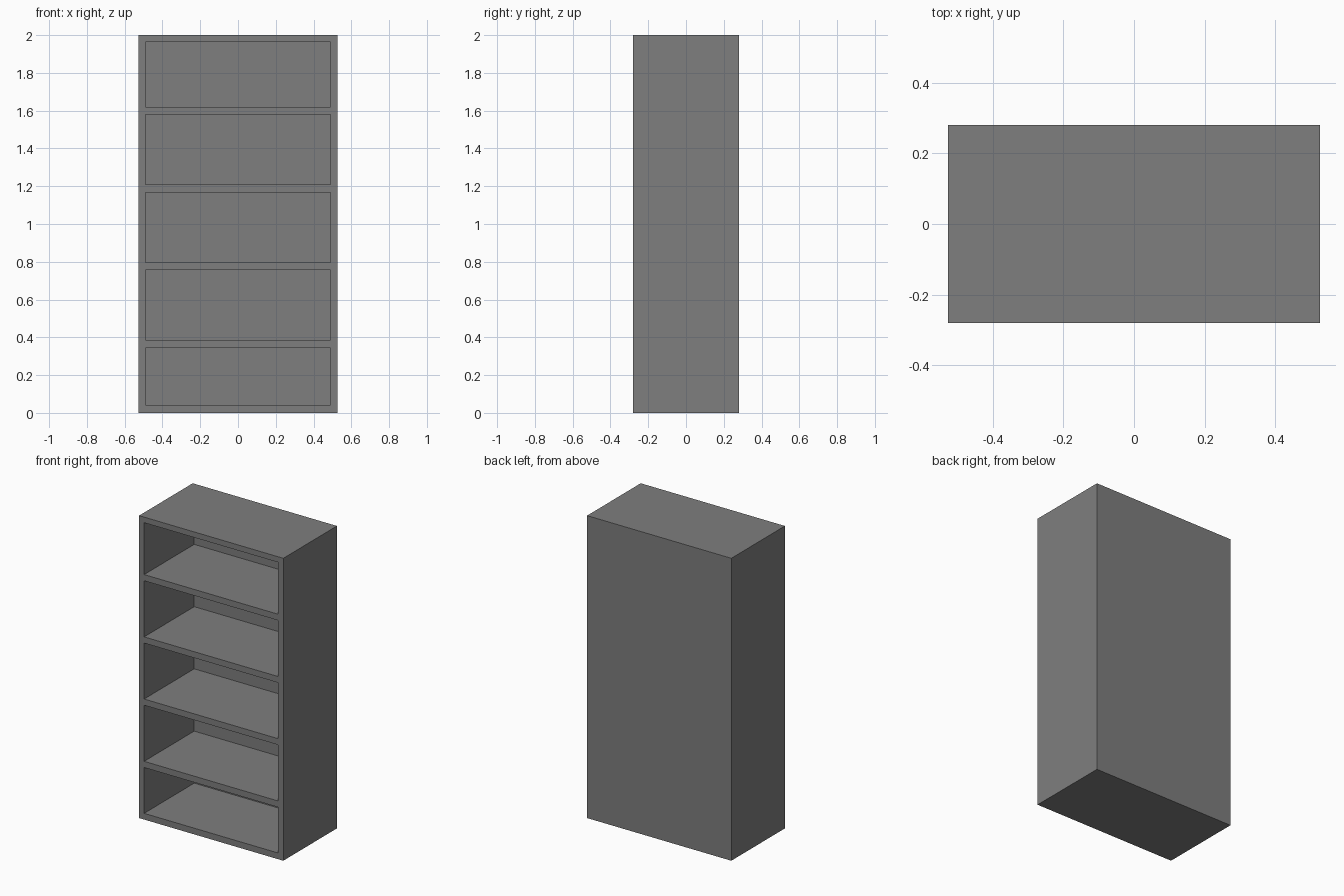
import bpy
import bmesh

cube = bpy.data.objects.get("Cube")
if cube:
    bpy.data.objects.remove(cube)

HALF_W, HALF_D, HEIGHT = 0.5275, 0.28, 2.0
BOARD = 0.037          # thickness of sides, top and back
SHELF = 0.041          # thickness of bottom and shelves
SHELF_BOTTOMS = [0.0, 0.344, 0.756, 1.167, 1.579]

grey = bpy.data.materials.new("grey")
grey.use_nodes = True
colour = (0.21, 0.21, 0.21, 1)
grey.diffuse_color = colour
grey.node_tree.nodes["Principled BSDF"].inputs["Base Color"].default_value = colour

# Front face laid out as a grid: side boards, shelf edges and openings
xs = [-HALF_W, BOARD - HALF_W, HALF_W - BOARD, HALF_W]
zs = [z for low in SHELF_BOTTOMS for z in (low, low + SHELF)]
zs += [HEIGHT - BOARD, HEIGHT]

bm = bmesh.new()
rows = [[bm.verts.new((x, -HALF_D, z)) for x in xs] for z in zs]
openings = []
for r in range(len(zs) - 1):
    for c in range(3):
        face = bm.faces.new((rows[r][c], rows[r][c + 1],
                             rows[r + 1][c + 1], rows[r + 1][c]))
        if c == 1 and r % 2 == 1:
            openings.append(face)

# Outer shell: pull the rim to the rear and close the back
rim = [e for e in bm.edges if e.is_boundary]
pulled = bmesh.ops.extrude_edge_only(bm, edges=rim)["geom"]
bmesh.ops.translate(bm, vec=(0, 2 * HALF_D, 0),
                    verts=[v for v in pulled if isinstance(v, bmesh.types.BMVert)])
bmesh.ops.holes_fill(bm, edges=[e for e in bm.edges if e.is_boundary], sides=0)

# Compartments: push each opening inwards up to the back board
pushed = bmesh.ops.extrude_discrete_faces(bm, faces=openings)["faces"]
for face in pushed:
    bmesh.ops.translate(bm, vec=(0, 2 * HALF_D - BOARD, 0), verts=face.verts[:])

bmesh.ops.recalc_face_normals(bm, faces=bm.faces[:])
mesh = bpy.data.meshes.new("bookcase")
bm.to_mesh(mesh)
bm.free()
mesh.materials.append(grey)
bpy.context.collection.objects.link(bpy.data.objects.new("bookcase", mesh))
